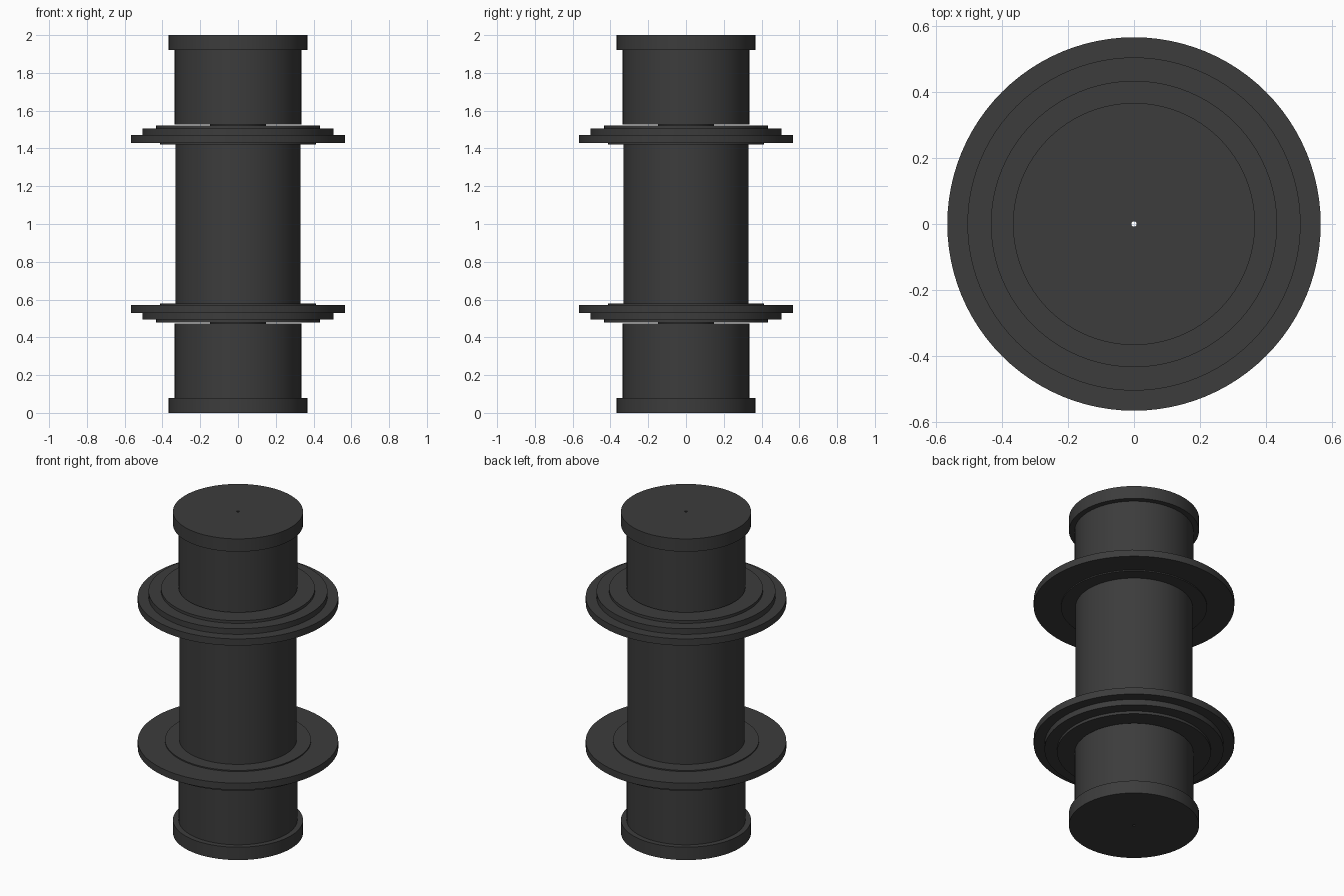
import bpy, math

if "Cube" in bpy.data.objects:
    bpy.data.objects.remove(bpy.data.objects["Cube"])

SEGMENTS = 96
HEIGHT = 2.0

dark = bpy.data.materials.new("dark_metal")
dark.diffuse_color = (0.045, 0.045, 0.045, 1)
dark.use_nodes = True
dark.node_tree.nodes["Principled BSDF"].inputs["Base Color"].default_value = dark.diffuse_color


def lathe(name, profile):
    """Spin (radius, z) points about z; upward profiles face outward."""
    verts, faces = [], []
    for r, z in profile:
        for s in range(SEGMENTS):
            a = 2 * math.pi * s / SEGMENTS
            verts.append((r * math.cos(a), r * math.sin(a), z))
    for i in range(len(profile) - 1):
        for s in range(SEGMENTS):
            t = (s + 1) % SEGMENTS
            lo, hi = i * SEGMENTS, (i + 1) * SEGMENTS
            faces.append((lo + s, lo + t, hi + t, hi + s))
    mesh = bpy.data.meshes.new(name)
    mesh.from_pydata(verts, [], faces)
    mesh.materials.append(dark)
    obj = bpy.data.objects.new(name, mesh)
    bpy.context.collection.objects.link(obj)
    bpy.ops.object.select_all(action='DESELECT')
    obj.select_set(True)
    bpy.context.view_layer.objects.active = obj
    bpy.ops.object.shade_smooth_by_angle(angle=math.radians(30))


def lathe_pair(name, profile):
    """Build the lower part and its mirror image at the top."""
    lathe("lower_" + name, profile)
    lathe("upper_" + name, [(r, HEIGHT - z) for r, z in reversed(profile)])


# End drums with a raised rim, stopping just short of the flange
lathe_pair("drum", [(0.008, 0), (0.367, 0), (0.367, 0.08), (0.335, 0.08),
                    (0.335, 0.473), (0.148, 0.473)])

# Stepped flanges, including the narrow neck in the gap
lathe_pair("flange", [(0.148, 0.473), (0.148, 0.478), (0.434, 0.478),
                      (0.434, 0.495), (0.505, 0.495), (0.505, 0.53),
                      (0.566, 0.53), (0.566, 0.572), (0.412, 0.572),
                      (0.412, 0.579), (0.331, 0.579)])

# Barrel between the flanges
lathe("centre_barrel", [(0.331, 0.579), (0.331, HEIGHT - 0.579)])

# Fine bore through the axis
lathe("axle_bore", [(0.008, HEIGHT), (0.008, 0)])
